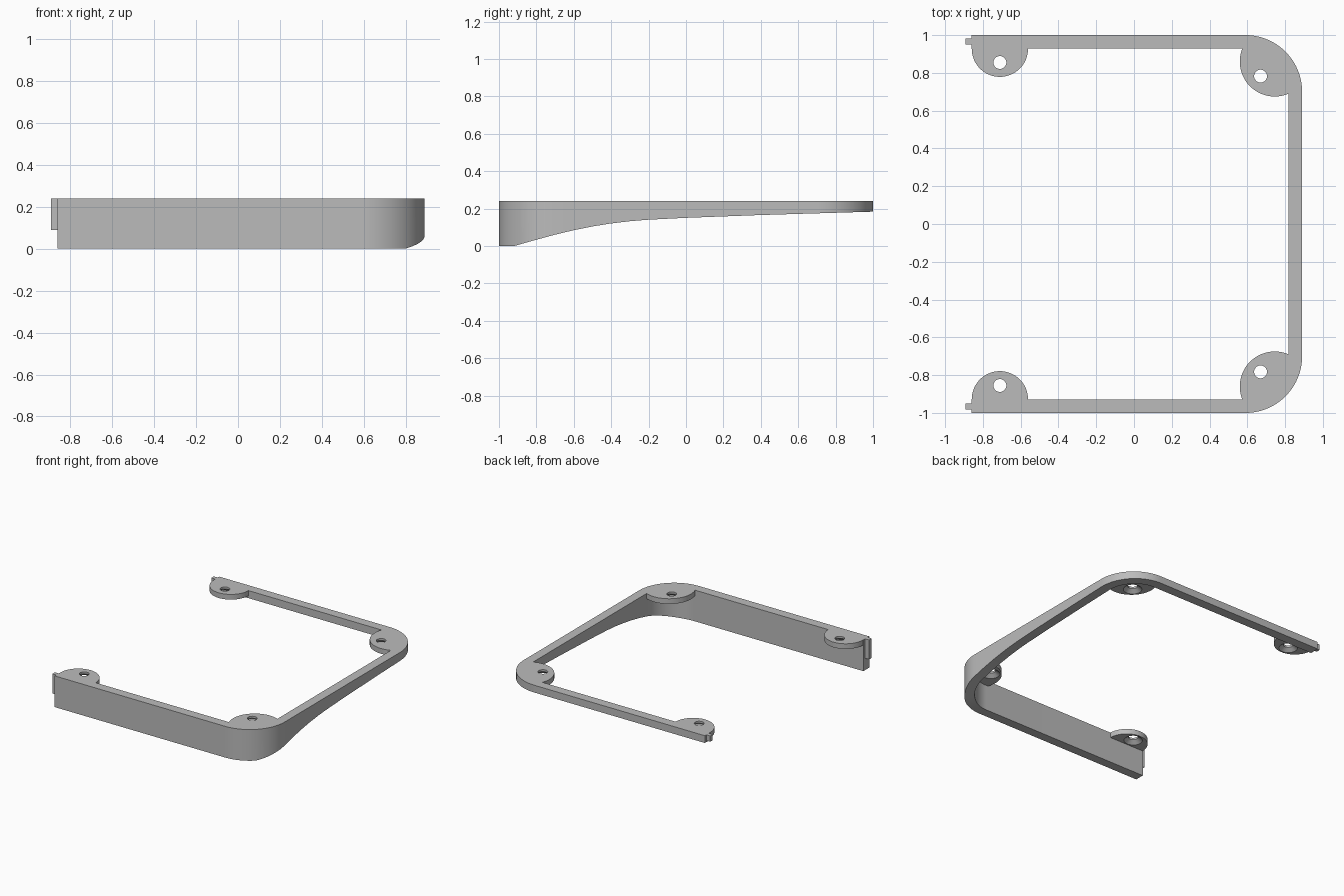
import bpy, bmesh
from math import sin, cos, pi, radians, atan2, hypot

cube = bpy.data.objects.get("Cube")
if cube:
    bpy.data.objects.remove(cube)

TOP = 0.24            # flush top of every part
WALL = 0.072          # wall thickness
X_END, X_SIDE = -0.86, 0.89
RADIUS = 0.30         # outer corner radius
CX, CY = X_SIDE - RADIUS, 1 - RADIUS
INNER = RADIUS - WALL
TAB = 0.04            # tab thickness

grey = bpy.data.materials.new("satin grey")
grey.use_nodes = True
grey.diffuse_color = (0.5, 0.5, 0.5, 1)
grey.node_tree.nodes["Principled BSDF"].inputs["Base Color"].default_value = grey.diffuse_color


def loft(name, rings, closed):
    """Skin matching rings of points; cap both ends or join them in a loop."""
    bm = bmesh.new()
    rows = [[bm.verts.new(p) for p in ring] for ring in rings]
    pairs = list(zip(rows, rows[1:]))
    if closed:
        pairs.append((rows[-1], rows[0]))
    else:
        bm.faces.new(rows[0])
        bm.faces.new(rows[-1])
    for a, b in pairs:
        for i in range(len(a)):
            j = (i + 1) % len(a)
            bm.faces.new((a[i], a[j], b[j], b[i]))
    bmesh.ops.recalc_face_normals(bm, faces=bm.faces)
    mesh = bpy.data.meshes.new(name)
    bm.to_mesh(mesh)
    bm.free()
    mesh.materials.append(grey)
    ob = bpy.data.objects.new(name, mesh)
    bpy.context.collection.objects.link(ob)
    bpy.ops.object.select_all(action='DESELECT')
    ob.select_set(True)
    bpy.context.view_layer.objects.active = ob
    bpy.ops.object.shade_smooth_by_angle(angle=radians(30))
    return ob


# Swept lower edge: deep at the front, rising in a curve to the back
EDGE = [(-1, 0), (-0.92, 0), (-0.8, 0.034), (-0.7, 0.061), (-0.6, 0.085), (-0.5, 0.105),
        (-0.4, 0.121), (-0.3, 0.133), (-0.2, 0.141), (0, 0.151), (0.4, 0.166), (1, 0.184)]


def lower(y):
    for (y0, z0), (y1, z1) in zip(EDGE, EDGE[1:]):
        if y <= y1:
            return z0 + (z1 - z0) * max(0, y - y0) / (y1 - y0)
    return EDGE[-1][1]


# Three-sided wall: outer and inner outline points run in pairs
STEPS = 24
path = [((X_END, -1), (X_END, WALL - 1))]
for side, start in ((-1, -pi / 2), (1, 0)):
    for i in range(STEPS + 1):
        a = start + pi / 2 * i / STEPS
        path.append(tuple((CX + r * cos(a), side * CY + r * sin(a)) for r in (RADIUS, INNER)))
    if side < 0:
        for i in range(1, 28):
            y = -CY + 2 * CY * i / 28
            path.append(((X_SIDE, y), (X_SIDE - WALL, y)))
path.append(((X_END, 1), (X_END, 1 - WALL)))
loft("wall", [[(*o, TOP), (*n, TOP), (*n, lower(n[1])), (*o, lower(o[1]))]
              for o, n in path], False)


def arc(cx, cy, r, a0, a1, n):
    return [(cx + r * cos(a0 + (a1 - a0) * i / n), cy + r * sin(a0 + (a1 - a0) * i / n))
            for i in range(n + 1)]


def tab(name, outline, hx, hy, side):
    """Flat tab with a screw hole countersunk from below."""
    def hole(r, z):
        pts = []
        for x, y in outline:
            a = atan2(y - hy, x - hx)
            pts.append((hx + r * cos(a), side * (hy + r * sin(a)), z))
        return pts
    rim = [[(x, side * y, z) for x, y in outline] for z in (TOP, TOP - TAB)]
    loft(name, [hole(0.034, TOP), *rim, hole(0.066, TOP - TAB), hole(0.034, TOP - 0.015)], True)


# End tabs are half discs, corner tabs are part discs that fill the wall's bend
seam = 1 - WALL
end_outline = arc(-0.71, seam, 0.149, pi, 2 * pi, 36)
end_outline += [(-0.561 - 0.298 * i / 16, seam) for i in range(1, 16)]

DX, DY, DR = 0.745, 0.86, 0.185
reach = (DR ** 2 - (seam - DY) ** 2) ** 0.5
a0 = atan2(seam - DY, -reach)
a1 = atan2(-reach, X_SIDE - WALL - DX) + 2 * pi
corner_outline = arc(DX, DY, DR, a0, a1, 40) + arc(CX, CY, INNER, 0, pi / 2, STEPS)

for label, side, tongue_low in (("front", -1, 0.09), ("back", 1, 0.195)):
    tab(label + "_end_tab", end_outline, -0.71, 0.855, side)
    tab(label + "_corner_tab", corner_outline, 0.67, 0.783, side)
    # Locating tongue on the open end
    loft(label + "_tongue",
         [[(x, side * y, z) for y, z in ((0.951, tongue_low), (0.982, tongue_low),
                                         (0.982, TOP), (0.951, TOP))]
          for x in (-0.893, X_END)], False)
